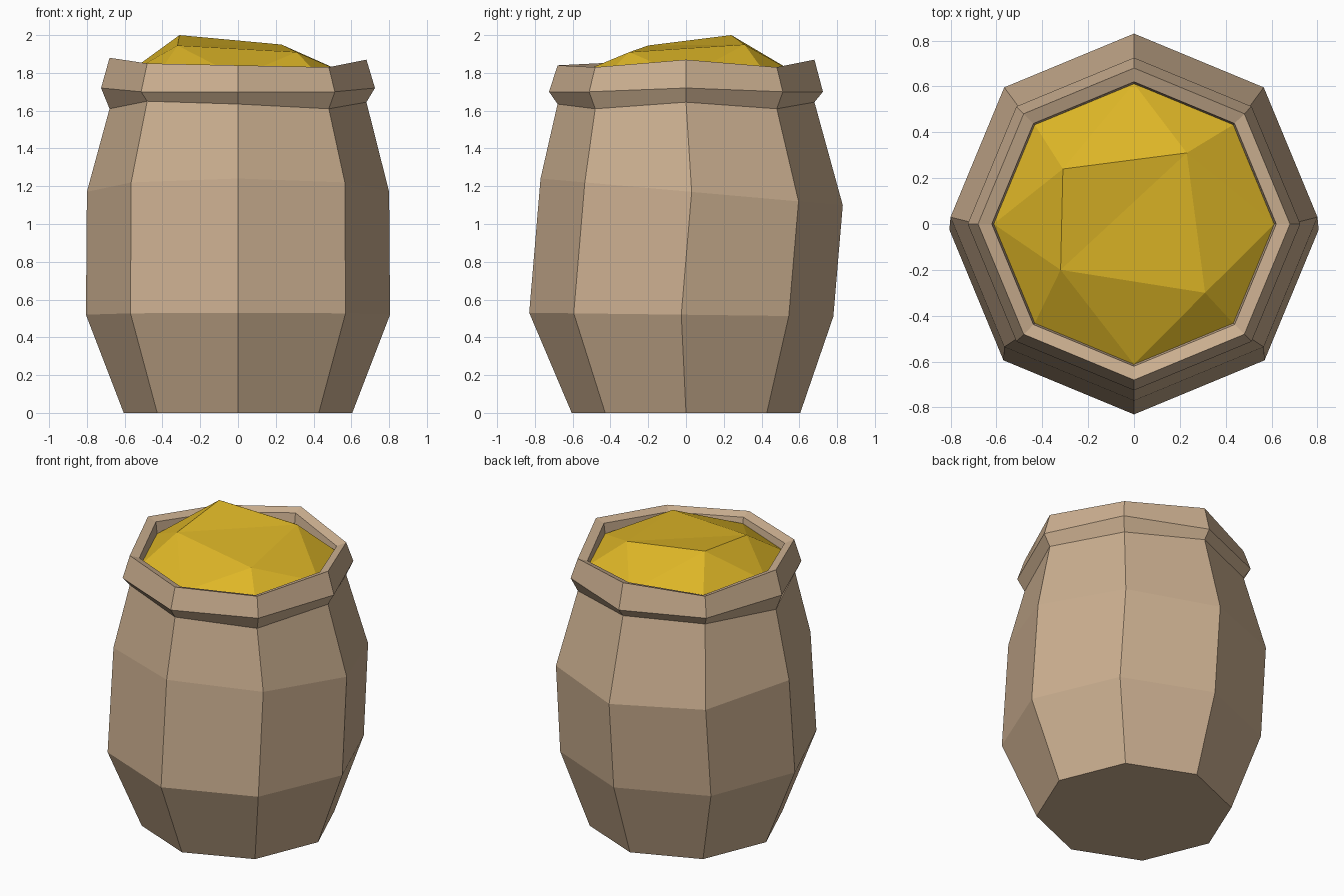
import bpy, math

if "Cube" in bpy.data.objects:
    bpy.data.objects.remove(bpy.data.objects["Cube"])

SIDES = 8


def material(name, rgb):
    m = bpy.data.materials.new(name)
    m.diffuse_color = (*rgb, 1)
    m.use_nodes = True
    m.node_tree.nodes["Principled BSDF"].inputs["Base Color"].default_value = m.diffuse_color
    return m


def ring(radius, z, cy=0.0, tilt=0.0, dz=(0,) * SIDES):
    """Octagon of points; tilt changes height along y, dz dents each corner."""
    pts = []
    for i in range(SIDES):
        a = math.tau * i / SIDES
        x, y = radius * math.cos(a), radius * math.sin(a)
        pts.append((x, y + cy, z + tilt * y + dz[i]))
    return pts


def make(name, verts, faces, mat):
    me = bpy.data.meshes.new(name)
    me.from_pydata(verts, [], faces)
    me.materials.append(mat)
    ob = bpy.data.objects.new(name, me)
    bpy.context.collection.objects.link(ob)
    return ob


def loft(rings):
    verts = [p for r in rings for p in r]
    faces = []
    for k in range(len(rings) - 1):
        for i in range(SIDES):
            j = (i + 1) % SIDES
            b, t = k * SIDES, (k + 1) * SIDES
            faces.append((b + i, b + j, t + j, t + i))
    return verts, faces


cloth = material("tan cloth", (0.60, 0.43, 0.28))
grain = material("golden grain", (0.73, 0.47, 0.02))

# uneven corner heights, counter-clockwise from +x
neck = (0.645, 0.61, 0.645, 0.64, 0.61, 0.65, 0.635, 0.61)
fold = (0.02, 0, 0, 0, 0.02, 0, 0, 0)
lip = (0.87, 0.83, 0.87, 0.83, 0.88, 0.85, 0.84, 0.83)

# sack: bulging body, rolled rim and inner wall
verts, faces = loft([
    ring(0.605, 0),
    ring(0.805, 0.52, -0.025, -0.0125),
    ring(0.80, 1.17, 0.03, -0.0886),
    ring(0.68, 1, dz=neck),
    ring(0.725, 1.70, dz=fold),
    ring(0.68, 1, dz=lip),
    ring(0.62, 0.98, dz=lip),
    ring(0.61, 1.77),
])
faces.append(tuple(reversed(range(SIDES))))
make("sack", verts, faces, cloth)

# grain heap: octagonal border rising to four uneven peaks
peaks = [(0.23, 0.31, 1.95), (-0.31, 0.24, 2.0),
         (-0.32, -0.20, 1.945), (0.31, -0.30, 1.91)]
verts = ring(0.612, 1.78) + peaks
faces = []
for q in range(4):
    p, nxt = 8 + q, 8 + (q + 1) % 4
    a, b, c = 2 * q, 2 * q + 1, (2 * q + 2) % SIDES
    faces += [(a, b, p), (b, c, p), (c, nxt, p)]
faces += [(8, 9, 10), (8, 10, 11)]
make("grain_heap", verts, faces, grain)
